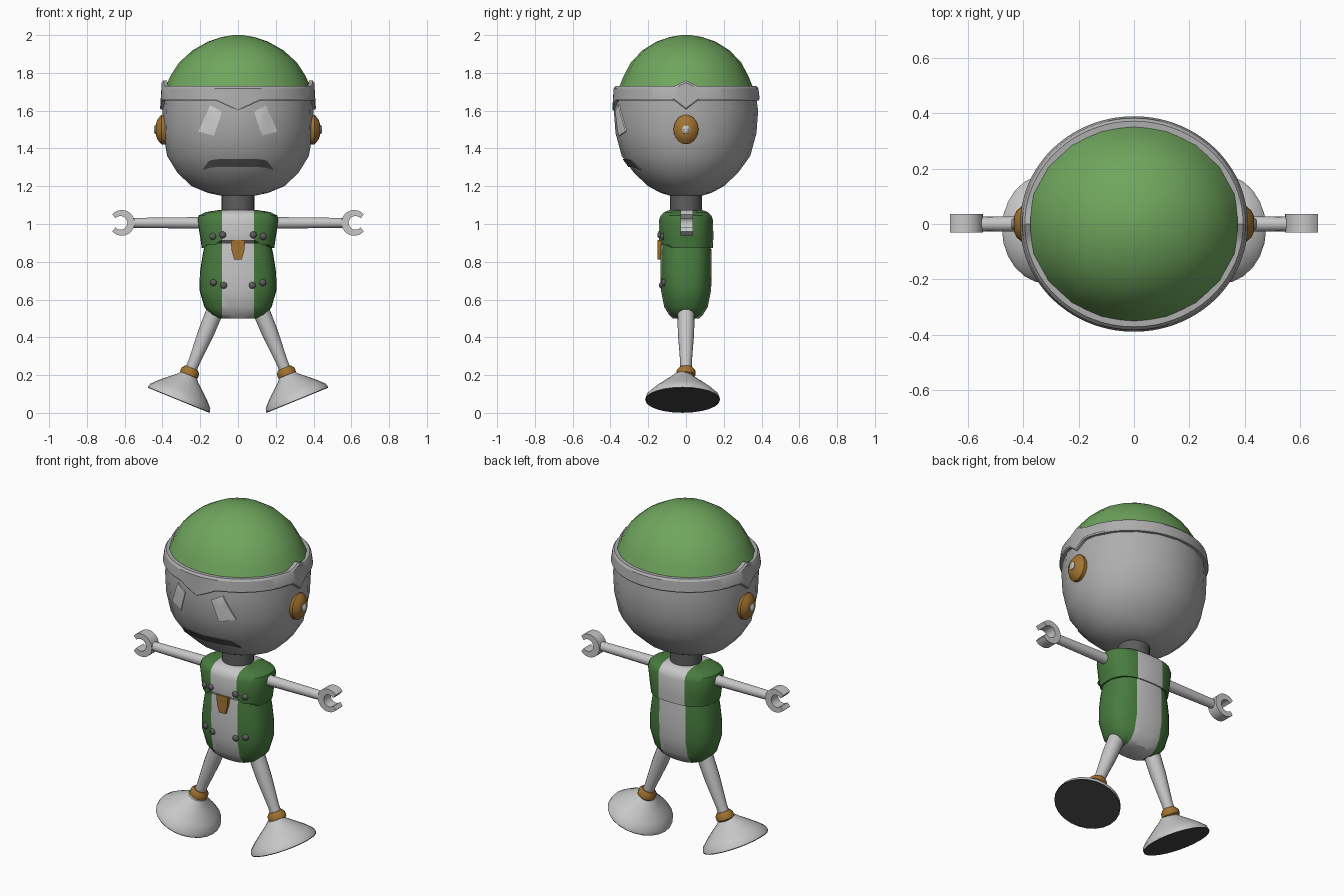
import bpy, bmesh, math
from mathutils import Matrix, Vector
from mathutils.bvhtree import BVHTree

if "Cube" in bpy.data.objects:
    bpy.data.objects.remove(bpy.data.objects["Cube"])


def material(name, r, g, b):
    m = bpy.data.materials.new(name)
    m.diffuse_color = (r, g, b, 1)
    m.use_nodes = True
    m.node_tree.nodes["Principled BSDF"].inputs["Base Color"].default_value = m.diffuse_color
    return m


HEAD = material("mid grey", .42, .42, .42)
LIGHT = material("light grey", .57, .57, .57)
EYE = material("pale grey", .68, .68, .68)
DARK = material("dark grey", .11, .11, .11)
SOLE = material("sole grey", .055, .055, .055)
DOME = material("leaf green", .16, .38, .11)
VEST = material("dark green", .065, .2, .05)
BROWN = material("brown", .36, .17, .03)


def finish(name, bm, mats, mirror=False, angle=40):
    bmesh.ops.recalc_face_normals(bm, faces=bm.faces)
    me = bpy.data.meshes.new(name)
    bm.to_mesh(me)
    bm.free()
    for m in mats:
        me.materials.append(m)
    ob = bpy.data.objects.new(name, me)
    bpy.context.collection.objects.link(ob)
    bpy.ops.object.select_all(action='DESELECT')
    ob.select_set(True)
    bpy.context.view_layer.objects.active = ob
    bpy.ops.object.shade_smooth_by_angle(angle=math.radians(angle))
    if mirror:
        ob.modifiers.new("mirror", 'MIRROR').use_clip = False
    return ob


def loft(rows, segs=20, power=2, matrix=Matrix()):
    """Stack of (super)ellipse rings (height, rx, ry), capped at both ends."""
    bm = bmesh.new()
    rings = []
    for t, rx, ry in rows:
        ring = []
        for i in range(segs):
            a = math.tau * i / segs
            c, s = math.cos(a), math.sin(a)
            x = rx * math.copysign(abs(c) ** (2 / power), c)
            y = ry * math.copysign(abs(s) ** (2 / power), s)
            ring.append(bm.verts.new(matrix @ Vector((x, y, t))))
        rings.append(ring)
    for p, q in zip(rings, rings[1:]):
        for i in range(segs):
            j = (i + 1) % segs
            bm.faces.new((p[i], p[j], q[j], q[i]))
    bm.faces.new(rings[0][::-1])
    bm.faces.new(rings[-1])
    return bm


def prism(points, y0, y1):
    """Front-view outline (x, z) extruded from y0 to y1."""
    bm = bmesh.new()
    face = bm.faces.new([bm.verts.new((x, y0, z)) for x, z in points])
    out = bmesh.ops.extrude_face_region(bm, geom=[face])['geom']
    for v in out:
        if isinstance(v, bmesh.types.BMVert):
            v.co.y = y1
    return bm


def front_y(tree, x, z):
    return tree.ray_cast(Vector((x, -2, z)), Vector((0, 1, 0)))[0].y


def plate(name, tree, fn, nu, nv, mat, mirror=False):
    """Thin plate following the front of the surface; fn(u, v) gives (x, z)."""
    bm = bmesh.new()
    grid = []
    for i in range(nu + 1):
        col = []
        for j in range(nv + 1):
            x, z = fn(i / nu, j / nv)
            col.append([bm.verts.new((x, front_y(tree, x, z) + d, z)) for d in (-.007, .002)])
        grid.append(col)
    for i in range(nu):
        for j in range(nv):
            for k in (0, 1):
                bm.faces.new([grid[a][b][k] for a, b in
                              ((i, j), (i + 1, j), (i + 1, j + 1), (i, j + 1))])
    edge = ([(i, 0) for i in range(nu)] + [(nu, j) for j in range(nv)] +
            [(i, nv) for i in range(nu, 0, -1)] + [(0, j) for j in range(nv, 0, -1)])
    for (a, b), (c, d) in zip(edge, edge[1:] + edge[:1]):
        bm.faces.new((grid[a][b][0], grid[c][d][0], grid[c][d][1], grid[a][b][1]))
    return finish(name, bm, [mat], mirror)


# head and dome
bm = loft([(1.15, .09, .085), (1.165, .16, .135), (1.2, .245, .2), (1.27, .32, .275),
           (1.36, .375, .34), (1.48, .396, .373), (1.6, .4, .382), (1.72, .39, .365)])
head_tree = BVHTree.FromBMesh(bm)
finish("head", bm, [HEAD])
finish("dome", loft([(1.71, .39, .36), (1.78, .36, .332), (1.855, .312, .292), (1.92, .24, .23),
                     (1.965, .16, .157), (1.99, .085, .085), (2.0, .025, .025)]), [DOME])

# head band with points at the brow and above the ears
bm = bmesh.new()
N = 120
rings = []
for i in range(N):
    a = math.tau * i / N
    c, s = math.cos(a), math.sin(a)
    brow = max(0, 1 - abs(c) * .41 / .12) if s < 0 else 0
    side = max(0, 1 - abs(s) * .39 / .065)
    top = 1.73 + .03 * side
    low = 1.655 - .055 * brow - .05 * side
    rings.append([bm.verts.new((c * rx, s * ry, z)) for rx, ry, z in
                  ((.375, .35, top), (.395, .372, top), (.404, .383, top - .012),
                   (.412, .39, low + .008), (.408, .386, low), (.385, .36, low))])
for p, q in zip(rings, rings[1:] + rings[:1]):
    for k in range(6):
        bm.faces.new((p[k], q[k], q[(k + 1) % 6], p[(k + 1) % 6]))
finish("head_band", bm, [HEAD], angle=30)

# eyes: slanted four-sided plates
A, B, C, D = (Vector(p) for p in ((.148, 1.627), (.085, 1.595), (.127, 1.467), (.21, 1.49)))
plate("eye", head_tree, lambda u, v: A.lerp(B, u).lerp(D.lerp(C, u), v), 4, 6, EYE, True)


# mouth: bar with drooping ends
def mouth(u, v):
    x = -.185 + .37 * u
    e = abs(x) / .185
    top = 1.343 - .012 * max(0, (e - .6) / .4) - .038 * max(0, (e - .82) / .18)
    low = 1.303 - .008 * max(0, (e - .5) / .5) - .01 * max(0, (e - .8) / .2)
    return x, low + (top - low) * v


plate("mouth", head_tree, mouth, 24, 3, DARK)

# ears
M = Matrix.Translation((.385, 0, 1.5)) @ Matrix.Rotation(math.pi / 2, 4, 'Y')
finish("ear", loft([(0, .078, .066), (.02, .078, .066), (.04, .056, .048), (.05, .03, .027)],
                   20, 2, M), [BROWN], True)
finish("ear_tip", loft([(.04, .026, .022), (.053, .024, .021), (.061, .014, .012)],
                       12, 2, M), [LIGHT], True)

# neck
finish("neck", loft([(1.05, .088, .084), (1.17, .088, .084)], 20), [DARK])


# torso and shoulder cape: green sides with a grey centre strip
def vest(name, rows):
    bm = loft(rows, 32, 2.6)
    for x in (-.086, .086):
        bmesh.ops.bisect_plane(bm, geom=bm.verts[:] + bm.edges[:] + bm.faces[:],
                               plane_co=(x, 0, 0), plane_no=(1, 0, 0))
    for v in bm.verts:  # the cape rises at the front
        if name == "cape" and v.co.z < .88 and v.co.y < 0 and abs(v.co.x) < .17:
            v.co.z = .912 if abs(v.co.x) < .11 else .89
    for f in bm.faces:
        f.material_index = int(abs(f.calc_center_median().x) > .086)
    tree = BVHTree.FromBMesh(bm)
    finish(name, bm, [LIGHT, VEST])
    return tree


body = vest("torso", [(.5, .1, .07), (.52, .145, .09), (.56, .178, .115), (.65, .204, .133),
                      (.74, .202, .136), (.82, .19, .136), (.9, .175, .132)])
cape = vest("cape", [(.872, .192, .142), (.93, .2, .145), (1.02, .215, .143), (1.045, .208, .135),
                     (1.063, .17, .115), (1.075, .095, .085)])

# tie
finish("tie", prism([(-.038, .915), (.038, .915), (.034, .86), (.02, .812), (-.02, .812),
                     (-.034, .86)], -.15, -.125), [BROWN], angle=30)

# buttons
for name, tree, x, z in (("upper_inner_button", cape, .08, .942), ("upper_outer_button", cape, .132, .934),
                         ("lower_inner_button", body, .075, .675), ("lower_outer_button", body, .13, .69)):
    M = Matrix.Translation((x, front_y(tree, x, z) + .004, z)) @ Matrix.Rotation(math.pi / 2, 4, 'X')
    finish(name, loft([(0, .019, .019), (.01, .017, .017), (.017, .008, .008)], 10, 2, M), [DARK], True)

# arms and open-ended claw hands
M = Matrix.Translation((0, 0, 1.006)) @ Matrix.Rotation(math.pi / 2, 4, 'Y')
finish("arm", loft([(.17, .031, .031), (.57, .026, .026)], 16, 2, M), [LIGHT], True)
arc = [math.radians(42 + 276 * i / 20) for i in range(21)]
outline = [(.615 + .068 * math.cos(a), 1.006 + .068 * math.sin(a)) for a in arc]
outline += [(.622 + .036 * math.cos(a), 1.006 + .036 * math.sin(a)) for a in reversed(arc)]
finish("hand", prism(outline, -.03, .036), [LIGHT], True)

# legs, ankles and feet share one tilted axis
tilt = Matrix.Rotation(math.radians(-22.2), 4, 'Y')
leg_axis = Matrix.Translation((.315, 0, .067)) @ tilt
foot_axis = Matrix.Translation((.315, -.018, .067)) @ tilt
finish("leg", loft([(.15, .03, .03), (.22, .031, .031), (.38, .043, .043), (.53, .046, .046)],
                   16, 2, leg_axis), [LIGHT], True)
finish("ankle", loft([(.135, .042, .042), (.143, .05, .05), (.167, .05, .05), (.185, .036, .036)],
                     16, 2, leg_axis), [BROWN], True)
finish("foot", loft([(.005, .177, .198), (.024, .172, .193), (.055, .142, .16), (.095, .098, .108),
                     (.125, .062, .068), (.145, .045, .045)], 24, 2, foot_axis), [LIGHT], True)
finish("sole", loft([(0, .176, .197), (.005, .177, .198)], 24, 2, foot_axis), [SOLE], True)
